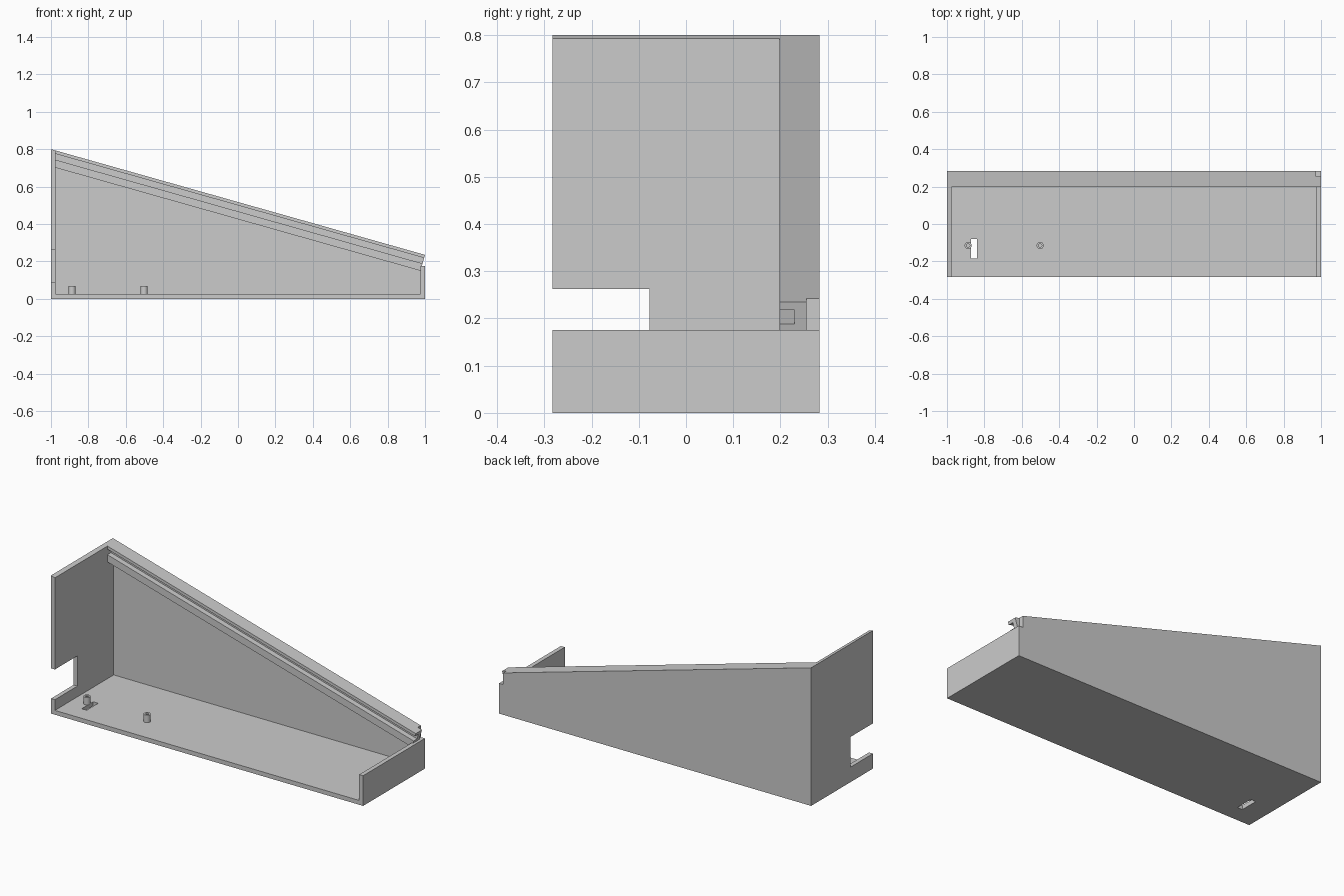
import bpy, bmesh, math

cube = bpy.data.objects.get("Cube")
if cube:
    bpy.data.objects.remove(cube, do_unlink=True)

grey = bpy.data.materials.new("light_grey")
grey.use_nodes = True
colour = (0.6, 0.6, 0.6, 1)
grey.diffuse_color = colour
grey.node_tree.nodes["Principled BSDF"].inputs["Base Color"].default_value = colour

# Main dimensions
T = 0.025              # wall thickness
D = 0.283              # half depth
BACK = 0.255           # inner face of the back wall
HIGH, LOW = 0.8, 0.235  # height at the left and right ends
SIDE = 0.175           # height of the low right wall
SLOPE = (LOW - HIGH) / 2
TILT = math.atan(-SLOPE)


def top(x):
    return HIGH + SLOPE * (x + 1)


def finish(name, bm):
    bmesh.ops.recalc_face_normals(bm, faces=bm.faces[:])
    mesh = bpy.data.meshes.new(name)
    bm.to_mesh(mesh)
    bm.free()
    mesh.materials.append(grey)
    obj = bpy.data.objects.new(name, mesh)
    bpy.context.collection.objects.link(obj)
    return obj


def loft(name, ring_a, ring_b):
    """Solid between two matching outlines."""
    bm = bmesh.new()
    a = [bm.verts.new(p) for p in ring_a]
    b = [bm.verts.new(p) for p in ring_b]
    bm.faces.new(a)
    bm.faces.new(b)
    for i in range(len(a)):
        j = (i + 1) % len(a)
        bm.faces.new((a[i], a[j], b[j], b[i]))
    return finish(name, bm)


def box(name, x, y, z):
    ends = [[(px, y[0], z[0]), (px, y[1], z[0]), (px, y[1], z[1]), (px, y[0], z[1])] for px in x]
    return loft(name, *ends)


# Floor with a cable slot
floor = box("floor", (-1, 1), (-D, BACK), (0, T))
slot = box("slot_cutter", (-0.872, -0.84), (-0.185, -0.08), (-0.1, 0.1))
slot.hide_render = True
slot.hide_set(True)
cut = floor.modifiers.new("slot", 'BOOLEAN')
cut.operation = 'DIFFERENCE'
cut.solver = 'EXACT'
cut.object = slot

# Sloping back wall, stepped down at its low corner
outline = [(-1, 0), (1, 0), (1, SIDE), (0.973, SIDE), (0.973, top(0.973)), (-1, HIGH)]
loft("back_wall", *[[(x, y, z) for x, z in outline] for y in (BACK, D)])

# Low right wall
box("right_wall", (1 - T, 1), (-D, BACK), (T, SIDE))


# Tall left wall with a notch in its front edge
def left_outline(x):
    h = top(x)
    pts = [(-D, T), (BACK, T), (BACK, h), (-D, h),
           (-D, 0.262), (-0.077, 0.262), (-0.077, 0.087), (-D, 0.087)]
    return [(x, y, z) for y, z in pts]


loft("left_wall", left_outline(-1), left_outline(T - 1))

# Grooved rail along the slope: (y, depth below the top), square-cut at the low end
F, G = 0.198, 0.23
rail = [(BACK, 0), (F, 0), (F, 0.018), (G, 0.018), (G, 0.05), (F, 0.05), (F, 0.092), (BACK, 0.092)]
start = [(T - 1, y, top(T - 1) - d) for y, d in rail]
end = []
for y, d in rail:
    h = d * math.cos(TILT)
    end.append((1 - h * math.sin(TILT), y, LOW - h * math.cos(TILT)))
loft("grooved_rail", start, end)


# Hollow mounting pegs
def peg(name, x, y, r_out=0.019, r_in=0.009, z0=T, z1=0.068, n=32):
    bm = bmesh.new()
    rings = []
    for r, z in ((r_out, z0), (r_out, z1), (r_in, z1), (r_in, z0)):
        rings.append([bm.verts.new((x + r * math.cos(2 * math.pi * i / n),
                                    y + r * math.sin(2 * math.pi * i / n), z)) for i in range(n)])
    for a, b in zip(rings, rings[1:]):
        for i in range(n):
            j = (i + 1) % n
            bm.faces.new((a[i], a[j], b[j], b[i]))
    obj = finish(name, bm)
    bpy.ops.object.select_all(action='DESELECT')
    obj.select_set(True)
    bpy.context.view_layer.objects.active = obj
    bpy.ops.object.shade_smooth_by_angle(angle=math.radians(40))


peg("left_peg", -0.887, -0.115)
peg("right_peg", -0.502, -0.115)
